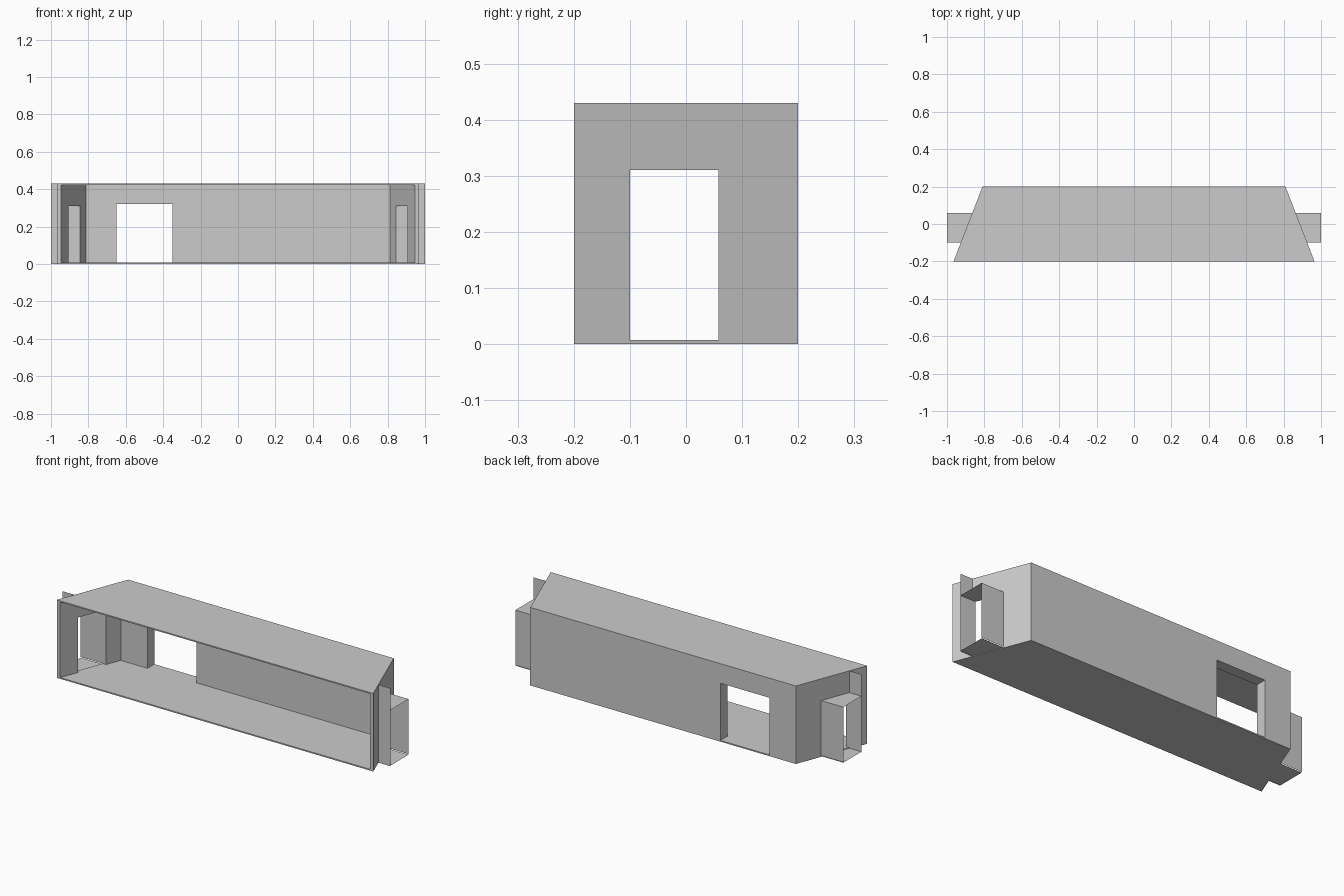
import bpy, bmesh

if "Cube" in bpy.data.objects:
    bpy.data.objects.remove(bpy.data.objects["Cube"])

H = 0.43          # room height
T = 0.007         # floor and roof thickness
FRONT, BACK = 0.965, 0.81   # half widths of the plan


def prism(name, plan, z0, z1):
    """Solid extruded upward from a plan outline."""
    bm = bmesh.new()
    face = bm.faces.new([bm.verts.new((x, y, z0)) for x, y in plan])
    top = bmesh.ops.extrude_face_region(bm, geom=[face])
    verts = [v for v in top["geom"] if isinstance(v, bmesh.types.BMVert)]
    bmesh.ops.translate(bm, verts=verts, vec=(0, 0, z1 - z0))
    bmesh.ops.recalc_face_normals(bm, faces=bm.faces)
    return finish(name, bm)


def sheet(name, points):
    """Single flat panel."""
    bm = bmesh.new()
    bm.faces.new([bm.verts.new(p) for p in points])
    return finish(name, bm)


def finish(name, bm):
    mesh = bpy.data.meshes.new(name)
    bm.to_mesh(mesh)
    bm.free()
    obj = bpy.data.objects.new(name, mesh)
    bpy.context.collection.objects.link(obj)
    return obj


def rect(x0, x1, y0, y1):
    return [(x0, y0), (x1, y0), (x1, y1), (x0, y1)]


def carve(target, cutter):
    """Subtract the cutter, then remove it."""
    mod = target.modifiers.new("carve", "BOOLEAN")
    mod.operation, mod.solver, mod.object = "DIFFERENCE", "EXACT", cutter
    bpy.context.view_layer.objects.active = target
    bpy.ops.object.modifier_apply(modifier=mod.name)
    bpy.data.objects.remove(cutter)


# Trapezoid room, hollow and open at the front
room = prism("room_shell", [(-FRONT, -0.2), (FRONT, -0.2), (BACK, 0.2), (-BACK, 0.2)], 0, H)
carve(room, prism("cavity", [(-0.984, -0.3), (0.984, -0.3), (0.813, 0.14), (-0.813, 0.14)], T, H - T))

# Doorways: one through both side walls, one in the thick back wall
Y0, Y1, DOOR = -0.1, 0.058, 0.31
carve(room, prism("side_doors", rect(-1.2, 1.2, Y0, Y1), T, DOOR))
carve(room, prism("back_door", rect(-0.65, -0.35, 0.08, 0.3), T, 0.322))


def wall_x(y):
    """Outer half width of the room at depth y."""
    return FRONT + (BACK - FRONT) * (y + 0.2) / 0.4 - 0.02


# Short side passages made of thin panels, mirrored left and right
XA, XB = wall_x(Y0), wall_x(Y1)
for side, s in (("left", -1), ("right", 1)):
    sheet(side + "_passage_front_wall",
          [(s * XA, Y0, 0), (s, Y0, 0), (s, Y0, H), (s * (XA + 0.02), Y0, H),
           (s * (XA + 0.02), Y0, DOOR), (s * XA, Y0, DOOR)])
    sheet(side + "_passage_back_wall",
          [(s * XB, Y1, T), (s, Y1, T), (s, Y1, DOOR), (s * XB, Y1, DOOR)])
    for part, z in (("floor", T / 2), ("roof", DOOR)):
        sheet(f"{side}_passage_{part}",
              [(s * XA, Y0, z), (s, Y0, z), (s, Y1, z), (s * XB, Y1, z)])
